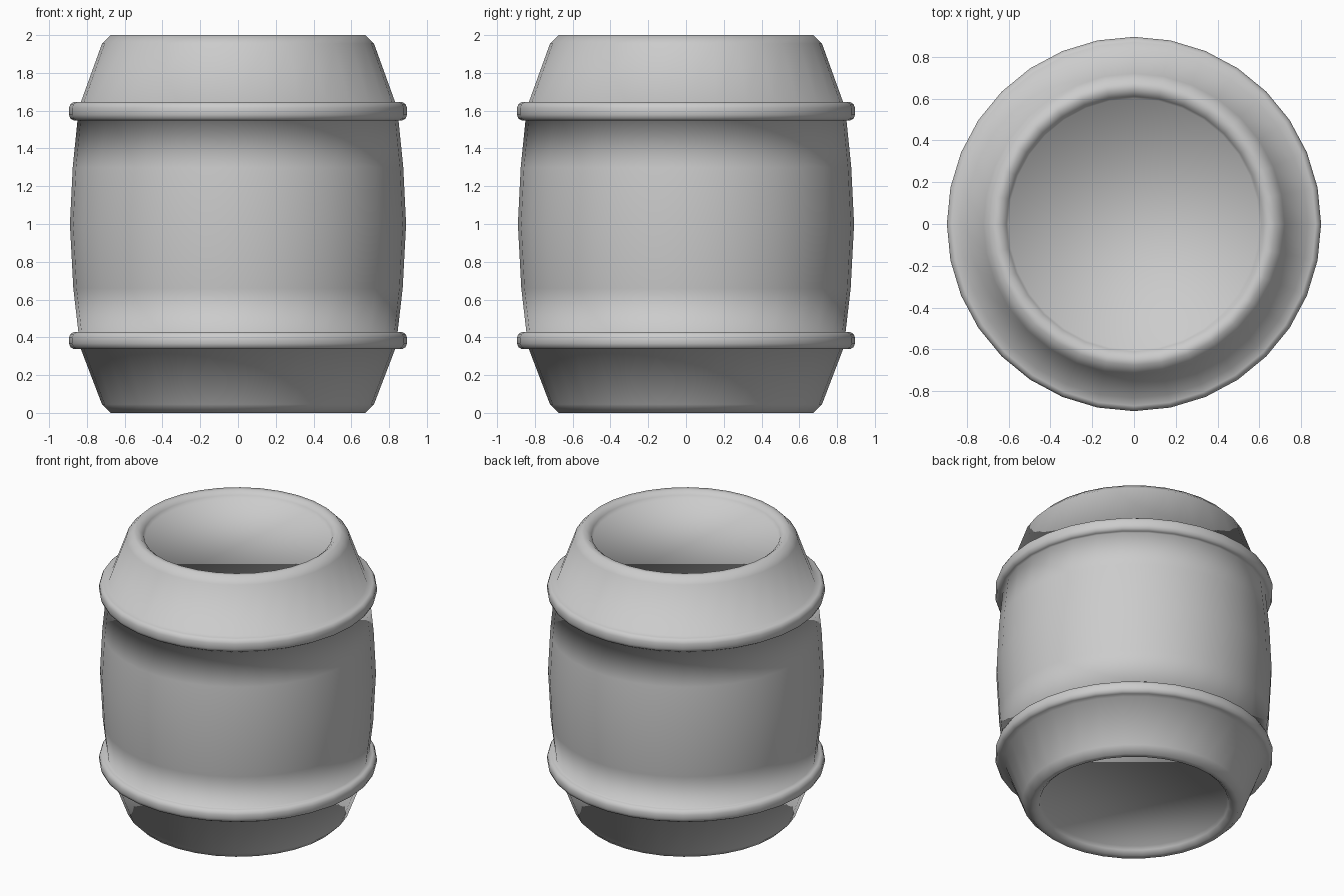
import bpy, bmesh, math

if "Cube" in bpy.data.objects:
    bpy.data.objects.remove(bpy.data.objects["Cube"])

SIDES = 32


def lathe(name, profile):
    """Spin a (radius, z) outline; both ends get a flat disc."""
    bm = bmesh.new()
    rings = []
    for r, z in profile:
        rings.append([bm.verts.new((r * math.cos(2 * math.pi * i / SIDES),
                                    r * math.sin(2 * math.pi * i / SIDES), z))
                      for i in range(SIDES)])
    for a, b in zip(rings, rings[1:]):
        for i in range(SIDES):
            j = (i + 1) % SIDES
            bm.faces.new((a[i], a[j], b[j], b[i]))
    bm.faces.new(rings[0][::-1])
    bm.faces.new(rings[-1])
    for f in bm.faces:
        f.smooth = True
    mesh = bpy.data.meshes.new(name)
    bm.to_mesh(mesh)
    bm.free()
    obj = bpy.data.objects.new(name, mesh)
    bpy.context.collection.objects.link(obj)
    return obj


def hoop(z0, z1, r0, r1):
    """Rounded band standing proud of the staves."""
    return [(r0, z0), (0.87, z0), (0.887, z0 + 0.01), (0.895, z0 + 0.03),
            (0.895, z1 - 0.03), (0.887, z1 - 0.01), (0.87, z1), (r1, z1)]


# Shallow recessed end disc, short inner wall, chamfered lip
end = [(0.60, 0.05), (0.61, 0.025), (0.64, 0.0), (0.675, 0.0), (0.72, 0.045)]

# Bulging middle between the hoops
belly = [(0.872, 0.66), (0.89, 1.0), (0.875, 1.3)]

profile = (end + hoop(0.338, 0.428, 0.832, 0.845) + belly
           + hoop(1.548, 1.645, 0.85, 0.832)
           + [(r, 2.0 - z) for r, z in reversed(end)])
lathe("barrel", profile)
